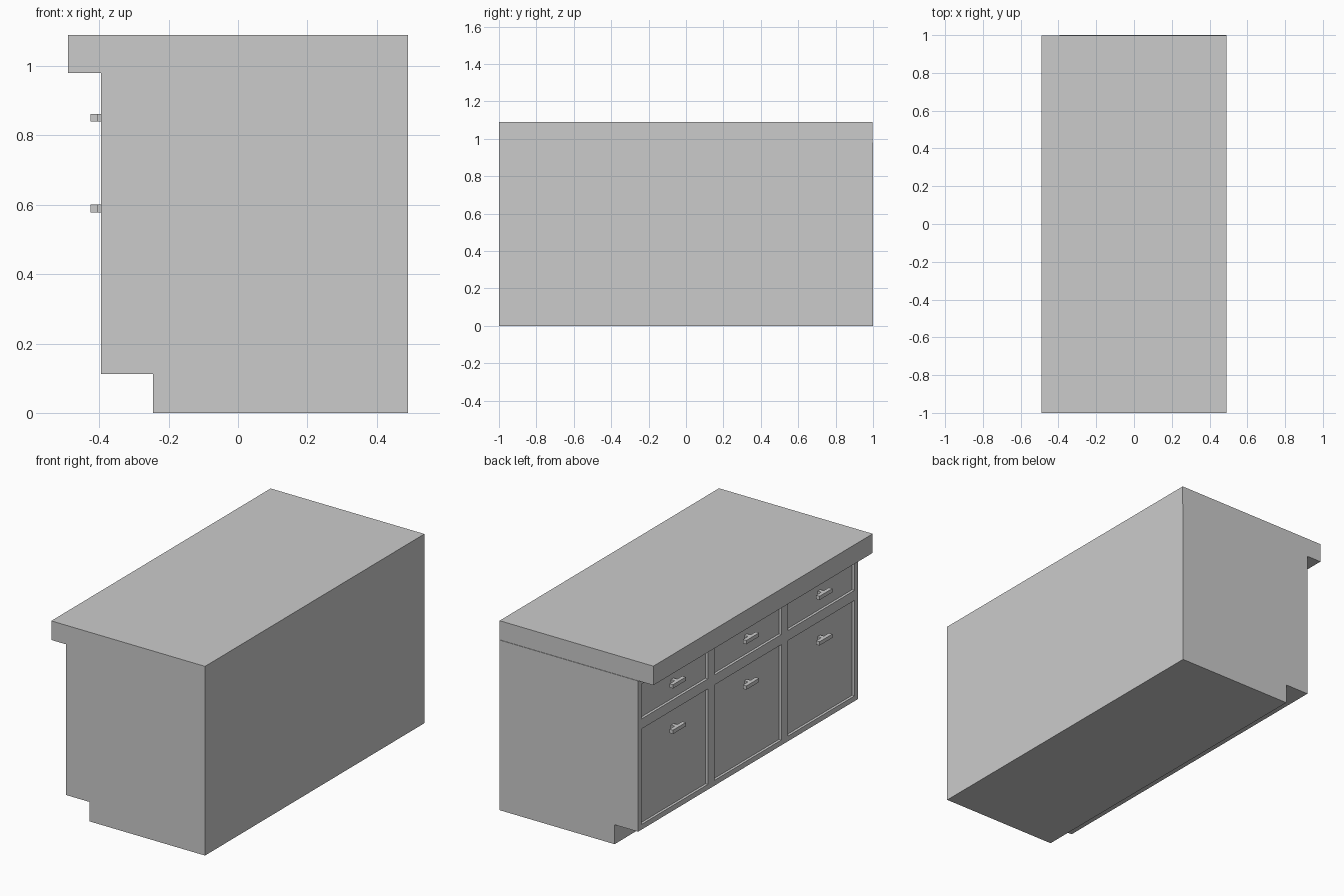
import bpy
import bmesh
from mathutils import Matrix, Vector

if "Cube" in bpy.data.objects:
    bpy.data.objects.remove(bpy.data.objects["Cube"])

FRONT = -0.395           # cabinet face plane (faces -x)
RECESS = 0.015           # depth of the sunken door and drawer panels
BAYS = [-0.667, 0.0, 0.667]
HALF_W = 0.303


def add_object(name, bm):
    bmesh.ops.recalc_face_normals(bm, faces=bm.faces)
    mesh = bpy.data.meshes.new(name)
    bm.to_mesh(mesh)
    bm.free()
    obj = bpy.data.objects.new(name, mesh)
    bpy.context.collection.objects.link(obj)
    return obj


def add_box(bm, lo, hi):
    lo, hi = Vector(lo), Vector(hi)
    mat = Matrix.Translation((lo + hi) / 2) @ Matrix.Diagonal((*(hi - lo), 1))
    bmesh.ops.create_cube(bm, size=1, matrix=mat)


# Cabinet body: side profile with toe kick, extruded along y
profile = [(0.49, 0), (0.49, 0.98), (FRONT, 0.98), (FRONT, 0.112), (-0.245, 0.112), (-0.245, 0)]
bm = bmesh.new()
face = bm.faces.new([bm.verts.new((x, -1, z)) for x, z in profile])
side = bmesh.ops.extrude_face_region(bm, geom=[face])["geom"]
bmesh.ops.translate(bm, vec=(0, 2, 0), verts=[v for v in side if isinstance(v, bmesh.types.BMVert)])
body = add_object("cabinet_body", bm)

# Sunken door and drawer panels
bm = bmesh.new()
for y in BAYS:
    for z0, z1 in [(0.142, 0.692), (0.75, 0.95)]:
        add_box(bm, (FRONT - 0.05, y - HALF_W, z0), (FRONT + RECESS, y + HALF_W, z1))
cutter = add_object("panel_cutter", bm)
cutter.hide_render = True
mod = body.modifiers.new("panels", 'BOOLEAN')
mod.operation = 'DIFFERENCE'
mod.solver = 'EXACT'
mod.object = cutter
bpy.context.view_layer.objects.active = body
bpy.ops.object.modifier_apply(modifier=mod.name)
bpy.data.objects.remove(cutter)

# Countertop overhanging the front
bm = bmesh.new()
add_box(bm, (-0.49, -1, 0.98), (0.49, 0.997, 1.09))
add_object("countertop", bm)

# T-shaped handles: a bar on a central stem
for i, y in enumerate(BAYS):
    for kind, z in [("door", 0.589), ("drawer", 0.851)]:
        bm = bmesh.new()
        add_box(bm, (-0.425, y - 0.058, z - 0.011), (-0.403, y + 0.058, z + 0.011))
        add_box(bm, (-0.403, y - 0.012, z - 0.011), (FRONT + RECESS, y + 0.012, z + 0.011))
        add_object(f"{kind}_handle_{i + 1}", bm)
